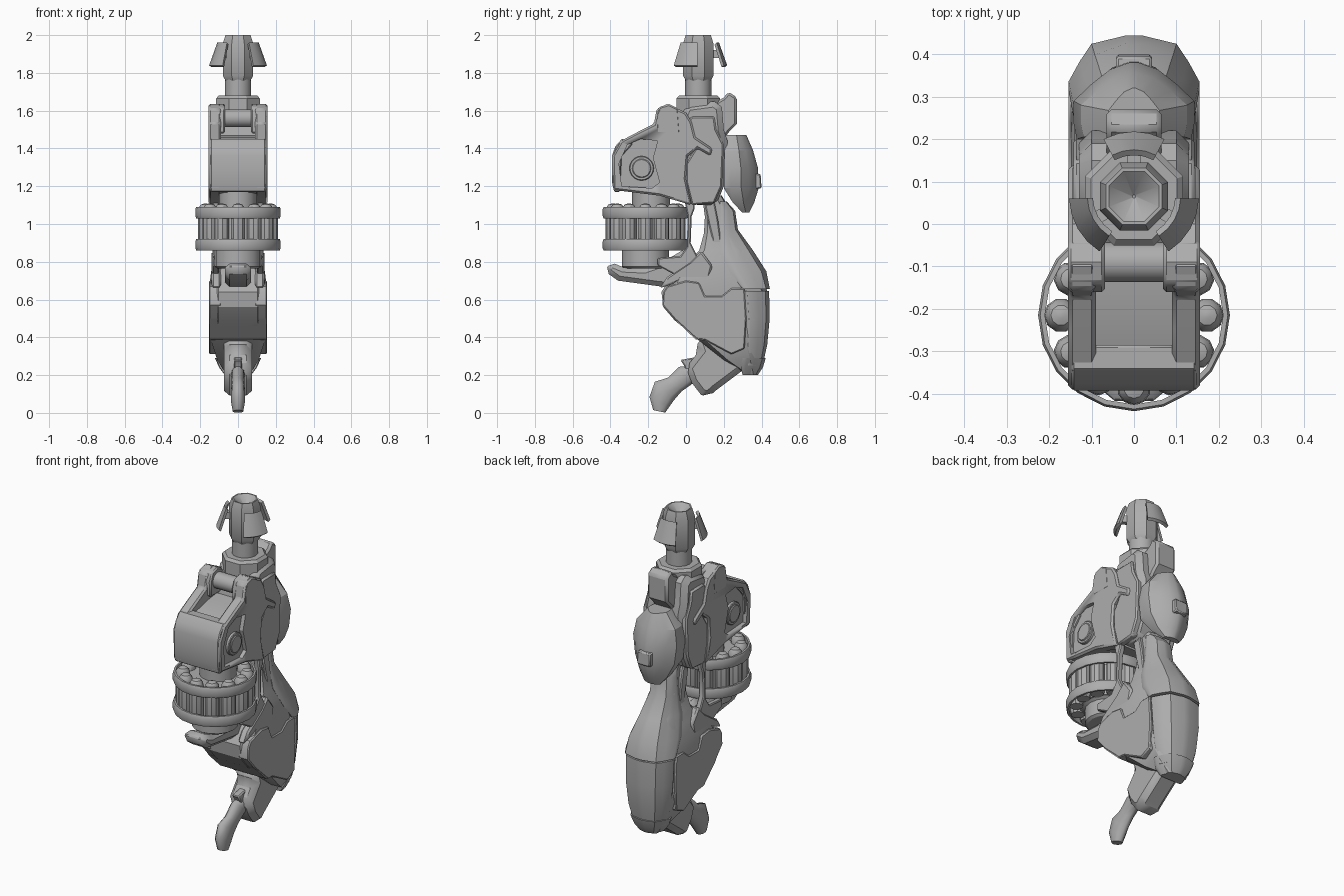
import bpy, bmesh, math
from mathutils import Matrix, Vector

grey = bpy.data.materials.new("mid grey")
grey.diffuse_color = (0.42, 0.42, 0.42, 1)


def finish(name, bm, bevel=0, angle=30):
    bmesh.ops.recalc_face_normals(bm, faces=bm.faces)
    me = bpy.data.meshes.new(name)
    bm.to_mesh(me)
    bm.free()
    ob = bpy.data.objects.new(name, me)
    bpy.context.collection.objects.link(ob)
    me.materials.append(grey)
    if bevel:
        m = ob.modifiers.new("bevel", "BEVEL")
        m.width, m.segments, m.limit_method = bevel, 1, "ANGLE"
        m.angle_limit = math.radians(50)
    bpy.ops.object.select_all(action="DESELECT")
    ob.select_set(True)
    bpy.context.view_layer.objects.active = ob
    bpy.ops.object.shade_smooth_by_angle(angle=math.radians(angle))
    return ob


def bridge(bm, rings, closed=False):
    vs = [[bm.verts.new(p) for p in r] for r in rings]
    n = len(vs[0])
    pairs = list(zip(vs, vs[1:])) + ([(vs[-1], vs[0])] if closed else [])
    for a, b in pairs:
        for i in range(n):
            bm.faces.new((a[i], a[(i + 1) % n], b[(i + 1) % n], b[i]))
    if not closed:
        bm.faces.new(vs[0])
        bm.faces.new(vs[-1])


def prism(name, pts, x0, x1, bevel=0.0, mirror=False, cutter=None):
    """Side profile in (y, z), extruded across x."""
    bm = bmesh.new()
    bridge(bm, [[(x, y, z) for y, z in pts] for x in (x0, x1)])
    ob = finish(name, bm, bevel)
    if cutter:
        m = ob.modifiers.new("recess", "BOOLEAN")
        m.operation, m.object, m.solver = "DIFFERENCE", cutter, "EXACT"
        cutter.hide_render = True
        cutter.hide_set(True)
    if mirror:
        ob.modifiers.new("mirror", "MIRROR")
    return ob


def loft(name, levels, front=0.6, fd=0.2, bd=0.35, back=0.65, angle=30):
    """Stacked sections with a rounded back: (z, y front, y back, half width)."""
    bm, rings = bmesh.new(), []
    for z, a, b, w in levels:
        d, c = (b - a) * fd, (b - a) * bd
        half = [(w * front, a), (w, a + d), (w, b - c), (w * (back + 1) / 2, b - c * 0.55),
                (w * back, b - c * 0.18), (w * back * 0.2, b)]
        ring = half + [(-x, y) for x, y in reversed(half)]
        rings.append([(x, y, z) for x, y in ring])
    bridge(bm, rings)
    return finish(name, bm, angle=angle)


def lathe(name, profile, y, sides, closed=False, x=0.0, turn=0.0):
    """Profile in (radius, z) turned about a vertical axis."""
    bm, rings = bmesh.new(), []
    for r, z in profile:
        rings.append([(x + r * math.cos(turn + math.tau * i / sides),
                       y + r * math.sin(turn + math.tau * i / sides), z) for i in range(sides)])
    bridge(bm, rings, closed=closed)
    return finish(name, bm)


def cross_pin(name, y, z, r, x0, x1, sides=16, mirror=False):
    pts = [(y + r * math.cos(math.tau * i / sides), z + r * math.sin(math.tau * i / sides)) for i in range(sides)]
    return prism(name, pts, x0, x1, 0.004, mirror)


# Barrel and hollow octagonal muzzle
AX = 0.065
lathe("barrel", [(0.07, 1.6), (0.07, 1.79)], AX, 16)
lathe("muzzle", [(0.072, 1.76), (0.087, 1.785), (0.087, 1.955), (0.072, 2.0), (0.064, 2.0), (0.004, 1.95)],
      AX, 8, turn=math.pi / 8)
lathe("barrel_collar", [(0.125, 1.58), (0.125, 1.665), (0.11, 1.68)], AX, 8, turn=math.pi / 8)

# Three flared flaps around the muzzle
for k in range(3):
    bm, rings = bmesh.new(), []
    for s in range(5):
        t = math.pi / 2 + k * math.tau / 3 + math.radians(-28 + 14 * s)
        c, n = math.cos(t), math.sin(t)
        rings.append([(r * c, AX + r * n, z) for r, z in
                      ((0.097, 1.95), (0.11, 1.96), (0.153, 1.84), (0.14, 1.83))])
    bridge(bm, rings)
    finish("muzzle_flap", bm)
    t = math.pi / 2 + k * math.tau / 3
    bm = bmesh.new()
    bmesh.ops.create_cube(bm, size=1, matrix=Matrix.Translation(
        (0.09 * math.cos(t), AX + 0.09 * math.sin(t), 1.9)) @ Matrix.Rotation(t, 4, "Z")
        @ Matrix.Diagonal((0.05, 0.03, 0.04, 1)))
    finish("flap_mount", bm)

# Receiver core behind the magazine housing
prism("receiver", [(-0.02, 1.58), (0.0, 1.63), (0.15, 1.65), (0.19, 1.62), (0.2, 1.5), (0.22, 1.44), (0.2, 1.2),
                   (0.16, 1.1), (0.03, 1.1), (0.0, 1.25)], -0.13, 0.13, 0.03)
prism("receiver_side_plate", [(0.01, 1.54), (0.03, 1.57), (0.15, 1.57), (0.16, 1.5), (0.2, 1.42), (0.19, 1.2),
                              (0.15, 1.11), (0.03, 1.1), (0.0, 1.22), (0.0, 1.32), (0.05, 1.4)],
      0.1, 0.143, 0.008, True)

# Magazine housing: side arms with a recess, sunken middle, rounded front panel
recess = prism("recess_cutter", [(-0.34, 1.2), (-0.355, 1.32), (-0.31, 1.42), (-0.24, 1.45), (-0.15, 1.44),
                                 (-0.175, 1.35), (-0.14, 1.22), (-0.18, 1.19)], 0.132, 0.2)
prism("housing_arm", [(-0.3, 1.17), (-0.385, 1.18), (-0.39, 1.36), (-0.345, 1.44), (-0.25, 1.49), (-0.17, 1.53),
                      (-0.155, 1.61), (-0.1, 1.635), (0.0, 1.59), (0.03, 1.54), (0.05, 1.46), (0.14, 1.4),
                      (0.13, 1.36), (0.06, 1.4), (0.01, 1.36), (0.0, 1.24), (0.03, 1.1), (-0.14, 1.15)],
      0.09, 0.155, 0.01, True, recess)
prism("housing_core", [(-0.35, 1.18), (-0.35, 1.4), (-0.28, 1.43), (-0.15, 1.46), (0.02, 1.48), (0.02, 1.12),
                       (-0.14, 1.15)], -0.1, 0.1)
prism("front_panel", [(-0.35, 1.17), (-0.38, 1.17), (-0.392, 1.22), (-0.392, 1.36), (-0.375, 1.41), (-0.34, 1.45),
                      (-0.285, 1.45), (-0.285, 1.42), (-0.34, 1.36)], -0.147, 0.147, 0.006)
cross_pin("hinge_roller", -0.09, 1.56, 0.047, -0.08, 0.08)
prism("hinge_knuckle", [(-0.155, 1.48), (-0.16, 1.57), (-0.14, 1.62), (-0.09, 1.635), (-0.04, 1.61), (-0.03, 1.48)],
      0.068, 0.156, 0.008, True)
prism("hinge_block", [(-0.07, 1.46), (-0.05, 1.56), (0.04, 1.62), (0.04, 1.46)], -0.1, 0.1, 0.01)

# Round boss inside the recess
cross_pin("side_boss", -0.235, 1.295, 0.065, 0.12, 0.149, 20, True)
cross_pin("side_boss_cap", -0.235, 1.295, 0.05, 0.12, 0.155, 20, True)

# Drum with two thin bands and a circle of round-nosed shells
DY = -0.215
for z in (0.86, 1.03):
    lathe("drum_band", [(0.21, z), (0.221, z), (0.226, z + 0.012), (0.226, z + 0.048), (0.221, z + 0.06),
                        (0.21, z + 0.06)], DY, 20, closed=True)
lathe("drum_core", [(0.15, 0.87), (0.15, 1.06)], DY, 20)
lathe("drum_spindle", [(0.1, 1.05), (0.1, 1.19)], DY + 0.03, 16)
lathe("drum_hub", [(0.11, 0.765), (0.125, 0.775), (0.125, 0.86), (0.14, 0.87)], DY, 16)
for i in range(12):
    t = math.tau * i / 12
    lathe("shell", [(0.036, 0.865), (0.04, 0.88), (0.04, 1.06), (0.037, 1.085), (0.024, 1.103), (0.008, 1.108)],
          DY + 0.172 * math.sin(t), 10, x=0.172 * math.cos(t), turn=t)

# Struts joining receiver to the stock on both sides
prism("side_strut", [(-0.01, 1.14), (0.045, 1.14), (0.045, 1.08), (0.03, 1.04), (0.025, 0.9), (0.06, 0.83),
                     (0.04, 0.74), (-0.04, 0.72), (-0.15, 0.78), (-0.15, 0.82), (-0.03, 0.83), (0.005, 0.88),
                     (0.008, 1.04)], 0.1, 0.135, 0.006, True)

# Bracket arm under the drum
prism("lower_bracket", [(-0.43, 0.75), (-0.4, 0.8), (-0.33, 0.77), (-0.22, 0.765), (-0.12, 0.8), (-0.02, 0.86),
                        (0.04, 0.84), (0.02, 0.66), (-0.14, 0.67), (-0.36, 0.7)], -0.07, 0.07, 0.025)

# Back block and faceted shield with a small knob
prism("back_block", [(0.14, 1.45), (0.15, 1.64), (0.2, 1.67), (0.225, 1.7), (0.27, 1.67), (0.27, 1.53),
                     (0.23, 1.49), (0.2, 1.45)], -0.065, 0.065, 0.012)
loft("back_shield", [(1.06, 0.3, 0.335, 0.05), (1.11, 0.25, 0.36, 0.09), (1.19, 0.2, 0.385, 0.128),
                     (1.3, 0.2, 0.38, 0.142), (1.39, 0.205, 0.355, 0.125), (1.47, 0.215, 0.32, 0.06)],
     0.95, 0.2, 0.5, 0.4, 20)
prism("shield_knob", [(0.34, 1.18), (0.34, 1.27), (0.395, 1.265), (0.4, 1.19)], -0.042, 0.042, 0.006)
prism("shield_mount", [(0.12, 1.22), (0.12, 1.4), (0.25, 1.4), (0.25, 1.22)], -0.07, 0.07)

# Stock: slim neck widening to a rounded shoulder
loft("stock", [(0.2, 0.33, 0.37, 0.06), (0.28, 0.2, 0.4, 0.11), (0.39, 0.06, 0.42, 0.145),
               (0.49, -0.06, 0.428, 0.148), (0.56, -0.12, 0.432, 0.148), (0.64, -0.13, 0.43, 0.148),
               (0.72, -0.08, 0.415, 0.14), (0.8, 0.01, 0.385, 0.12), (0.86, 0.07, 0.345, 0.1),
               (0.95, 0.095, 0.27, 0.08), (1.04, 0.1, 0.255, 0.07), (1.15, 0.085, 0.19, 0.07)],
     0.7, 0.1, 0.3)
loft("neck_hood", [(0.655, 0.3, 0.444, 0.154), (0.75, 0.23, 0.425, 0.142), (0.86, 0.18, 0.355, 0.108),
                   (0.97, 0.18, 0.275, 0.082), (1.07, 0.18, 0.26, 0.074), (1.12, 0.18, 0.215, 0.07)],
     0.95, 0.1, 0.75)
loft("shoulder_panel", [(0.25, 0.32, 0.405, 0.1), (0.36, 0.32, 0.43, 0.132), (0.5, 0.32, 0.443, 0.148),
                        (0.645, 0.31, 0.44, 0.15)], 0.95, 0.1, 0.85)
loft("shoulder_rim", [(0.2, 0.3, 0.38, 0.07), (0.24, 0.29, 0.407, 0.1), (0.29, 0.3, 0.422, 0.122)],
     0.95, 0.1, 0.8)

# Armour plates on the stock sides
prism("stock_side_plate", [(-0.125, 0.57), (-0.12, 0.64), (-0.1, 0.67), (0.0, 0.7), (0.07, 0.69), (0.1, 0.62),
                           (0.19, 0.62), (0.24, 0.66), (0.31, 0.66), (0.32, 0.5), (0.31, 0.34), (0.24, 0.31),
                           (0.1, 0.385), (0.055, 0.39), (-0.06, 0.495)], 0.09, 0.154, 0.006, True)
prism("stock_upper_plate", [(-0.14, 0.66), (-0.1, 0.72), (0.02, 0.8), (0.08, 0.86), (0.14, 0.78), (0.12, 0.7),
                            (0.07, 0.66), (-0.02, 0.7)], 0.09, 0.14, 0.01, True)
prism("front_band", [(-0.066, 0.5), (0.05, 0.39), (0.1, 0.385), (0.1, 0.5)], -0.152, 0.152)
prism("neck_side_plate", [(0.1, 1.1), (0.15, 1.12), (0.17, 1.02), (0.19, 0.88), (0.15, 0.77), (0.11, 0.8),
                          (0.14, 0.92), (0.12, 1.0)], 0.06, 0.09, 0.006, True)

# Lower grip, trigger and curved tail
prism("lower_grip", [(0.05, 0.39), (0.1, 0.4), (0.3, 0.3), (0.32, 0.24), (0.16, 0.12), (0.12, 0.085), (0.08, 0.095),
                     (0.03, 0.16), (0.0, 0.24), (0.07, 0.33)], -0.075, 0.075, 0.03)
prism("trigger", [(-0.03, 0.28), (0.05, 0.295), (0.07, 0.33), (0.06, 0.24), (0.0, 0.21), (-0.01, 0.25)],
      -0.022, 0.022, 0.006)
bm, rings = bmesh.new(), []
for y, z, r, w, tilt in ((0.08, 0.19, 0.075, 0.04, 60), (0.0, 0.2, 0.06, 0.036, 50),
                         (-0.06, 0.15, 0.054, 0.034, 45), (-0.115, 0.115, 0.074, 0.038, 45),
                         (-0.14, 0.06, 0.062, 0.037, 25), (-0.142, 0.008, 0.034, 0.028, 12)):
    a = math.radians(180 - tilt)
    rings.append([(w * math.cos(t), y + r * math.sin(t) * math.cos(a), z + r * math.sin(t) * math.sin(a))
                  for t in (math.tau * i / 10 for i in range(10))])
bridge(bm, rings)
finish("tail", bm, angle=60)
